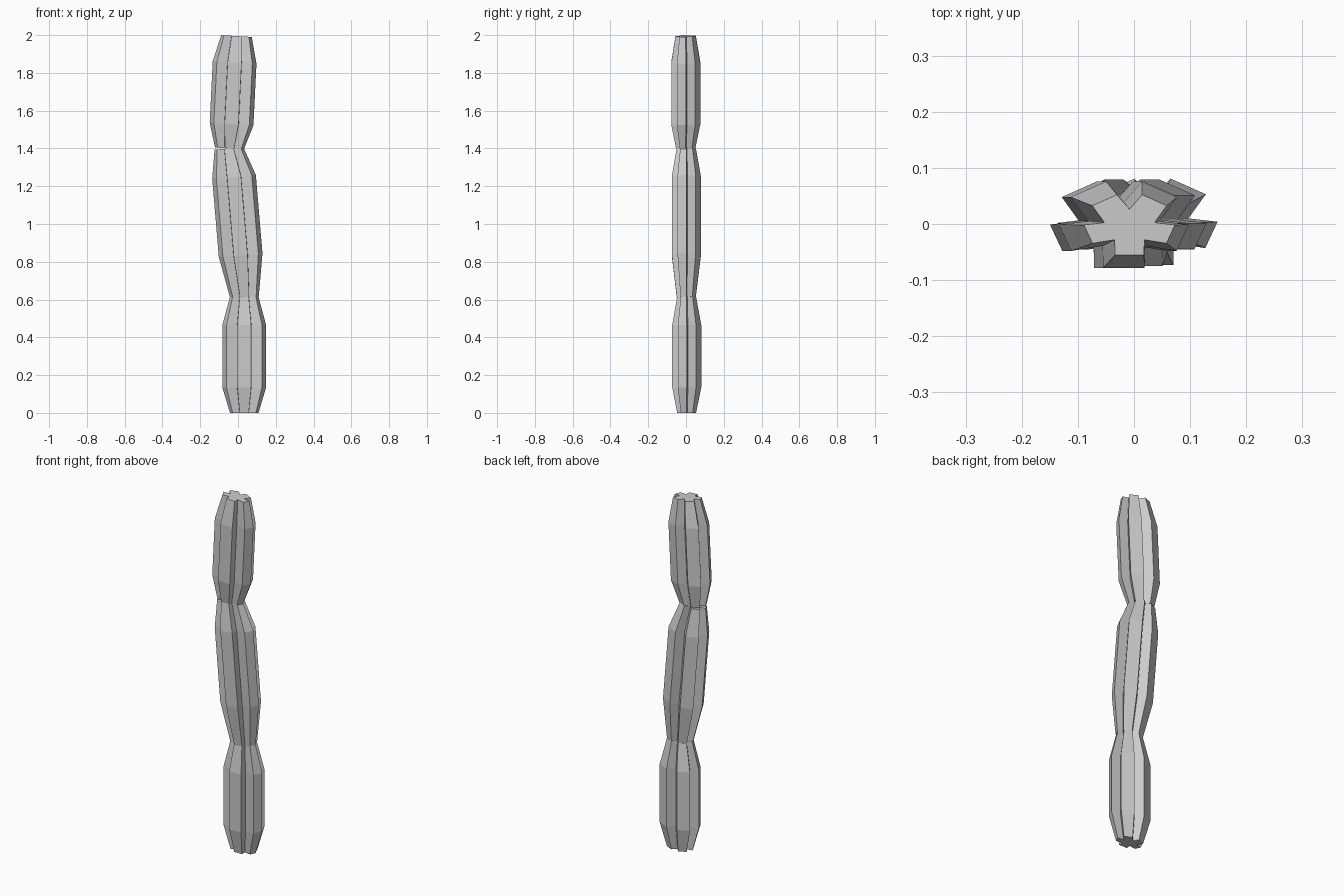
import bpy, bmesh
from math import sin, cos, radians

if "Cube" in bpy.data.objects:
    bpy.data.objects.remove(bpy.data.objects["Cube"])

# Right half of the five-ribbed cross-section, front rib round to the rear notch
half = [(.037, -.075), (.038, -.036), (.094, -.045), (.116, .002),
        (.064, .008), (.095, .051), (.032, .079)]
star = half + [(0, .042)] + [(-x, y) for x, y in reversed(half)]


def segment(name, tilt, y0, rings):
    """Loft the star through rings of (centre x, centre z, scale)."""
    t = radians(tilt)
    bm = bmesh.new()
    loops = [[bm.verts.new((cx + s * x * cos(t), y0 + s * y, cz + s * x * sin(t)))
              for x, y in star] for cx, cz, s in rings]
    n = len(star)
    for a, b in zip(loops, loops[1:]):
        for i in range(n):
            j = (i + 1) % n
            bm.faces.new((a[i], a[j], b[j], b[i]))
    bm.faces.new(loops[0][::-1])
    bm.faces.new(loops[-1])
    bmesh.ops.recalc_face_normals(bm, faces=bm.faces)
    me = bpy.data.meshes.new(name)
    bm.to_mesh(me)
    bm.free()
    ob = bpy.data.objects.new(name, me)
    bpy.context.collection.objects.link(ob)


# Three stacked stem segments, each bulging in the middle
segment("lower_stem", 0, .002,
        [(.033, 0, .65), (.033, .135, 1), (.033, .465, 1), (.033, .615, .65)])
segment("middle_stem", 5, 0,
        [(.035, .61, .65), (.014, .835, 1), (-.021, 1.25, 1), (-.048, 1.4, .66)])
segment("upper_stem", -3.5, -.003,
        [(-.045, 1.4, .66), (-.034, 1.53, 1), (-.018, 1.855, 1), (-.008, 1.995, .7)])
